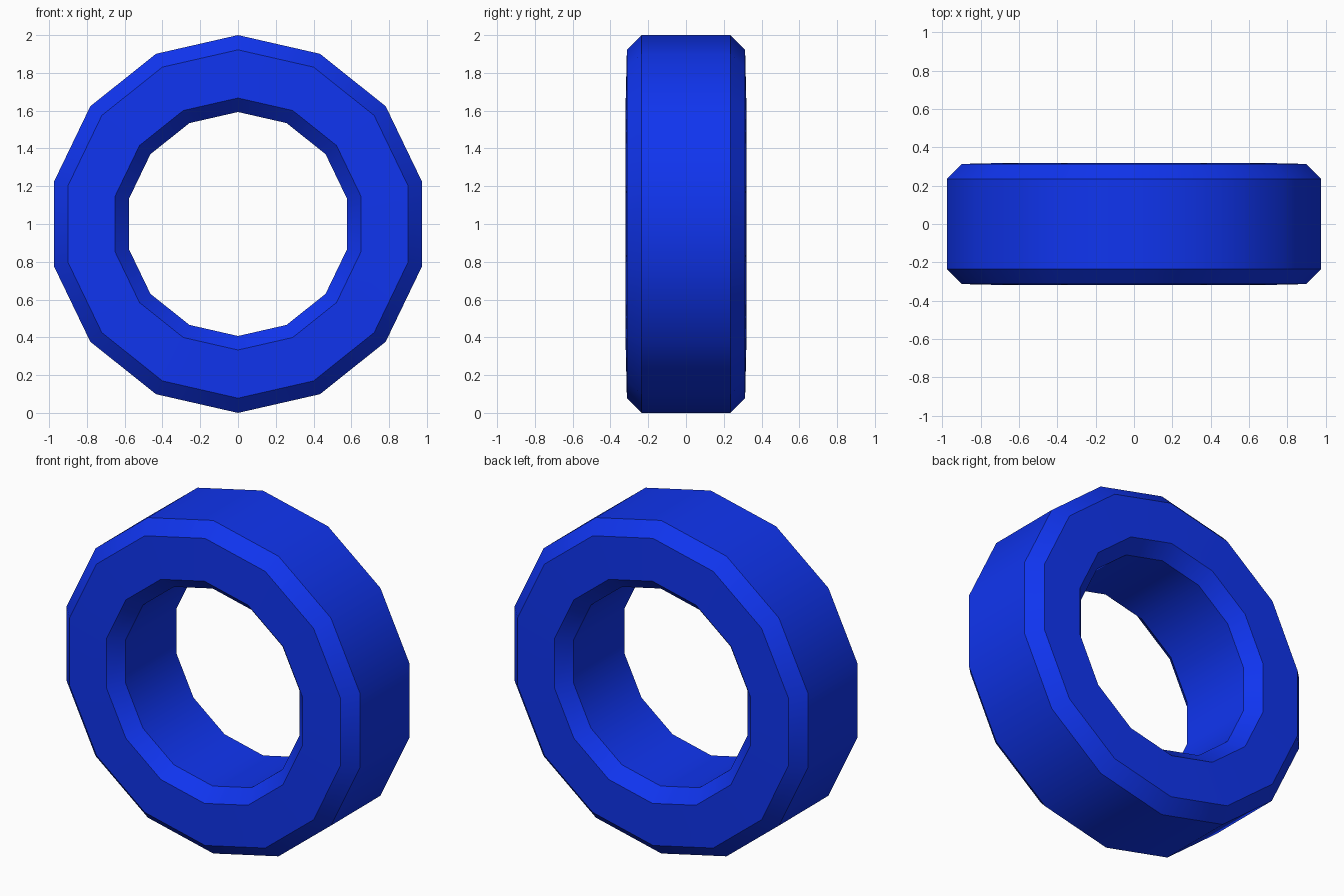
import bpy, bmesh
from math import sin, cos, pi, radians

if "Cube" in bpy.data.objects:
    bpy.data.objects.remove(bpy.data.objects["Cube"])

SIDES = 14
# Half cross-section (radius, depth), from inner bore to outer rim
half = [(0.593, 0.24), (0.667, 0.319), (0.922, 0.313), (1.0, 0.235)]
profile = half + [(r, -y) for r, y in reversed(half)]

# Ring: the closed profile swept around the y axis
bm = bmesh.new()
loops = []
for i in range(SIDES):
    a = 2 * pi * i / SIDES
    loops.append([bm.verts.new((r * sin(a), y, 1 + r * cos(a))) for r, y in profile])
n = len(profile)
for i in range(SIDES):
    a, b = loops[i], loops[(i + 1) % SIDES]
    for j in range(n):
        k = (j + 1) % n
        bm.faces.new((a[j], a[k], b[k], b[j]))
bmesh.ops.recalc_face_normals(bm, faces=bm.faces)

mesh = bpy.data.meshes.new("ring")
bm.to_mesh(mesh)
bm.free()
ring = bpy.data.objects.new("ring", mesh)
bpy.context.collection.objects.link(ring)

# Blue finish
blue = bpy.data.materials.new("blue")
blue.diffuse_color = (0.005, 0.035, 0.87, 1)
blue.use_nodes = True
blue.node_tree.nodes["Principled BSDF"].inputs["Base Color"].default_value = blue.diffuse_color
mesh.materials.append(blue)

# Smooth around the ring, sharp at the chamfers
bpy.context.view_layer.objects.active = ring
ring.select_set(True)
bpy.ops.object.shade_smooth_by_angle(angle=radians(30))
